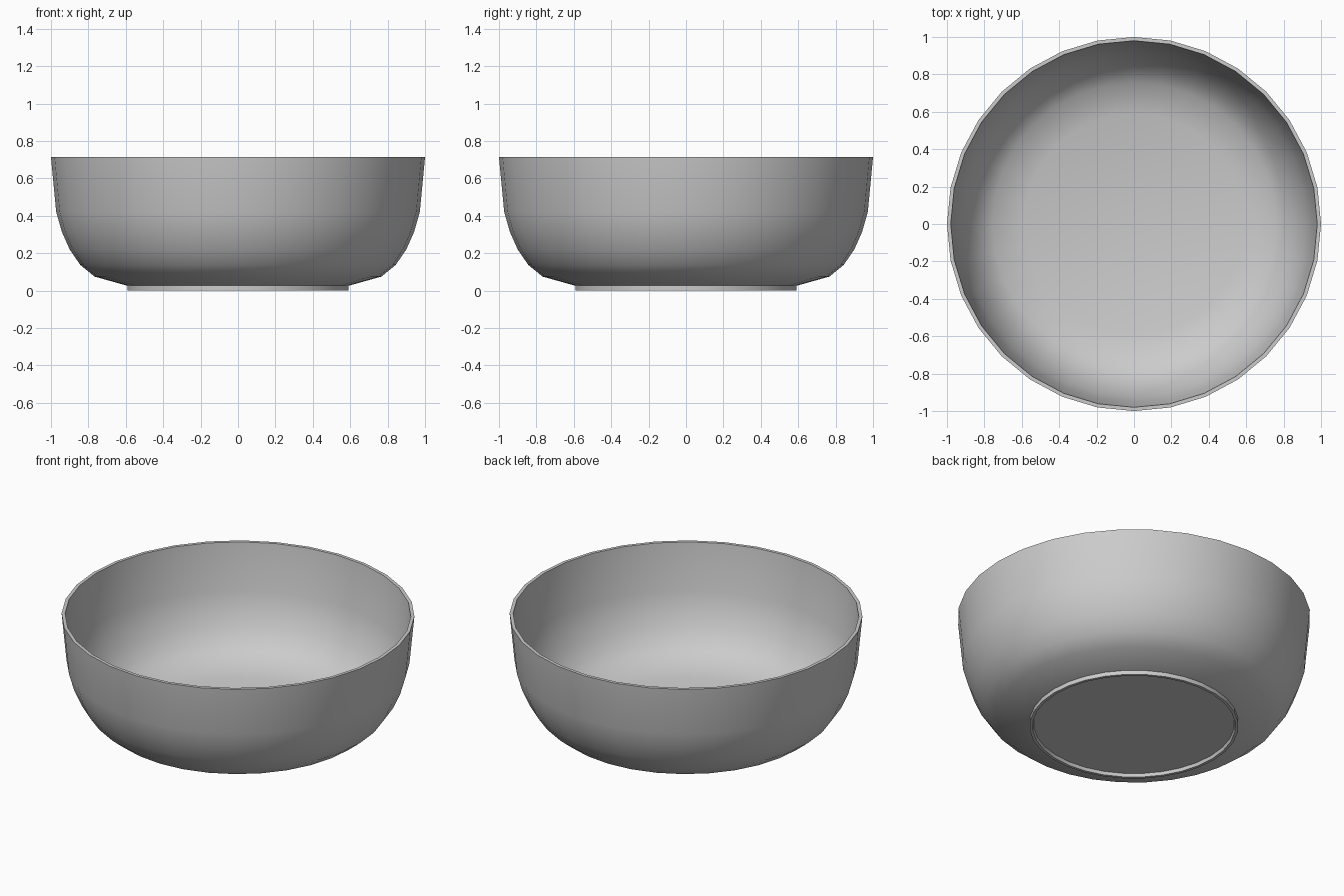
import bpy, bmesh, math

if "Cube" in bpy.data.objects:
    bpy.data.objects.remove(bpy.data.objects["Cube"])

SEGMENTS = 32


def lathe(name, profile):
    """Revolve a radius/height profile around z, closing ends that lie on the axis."""
    bm = bmesh.new()
    verts = [bm.verts.new((r, 0, z)) for r, z in profile]
    edges = [bm.edges.new(pair) for pair in zip(verts, verts[1:])]
    bmesh.ops.spin(bm, geom=verts + edges, cent=(0, 0, 0), axis=(0, 0, 1),
                   angle=math.tau, steps=SEGMENTS)
    bmesh.ops.remove_doubles(bm, verts=bm.verts, dist=0.0005)
    bmesh.ops.recalc_face_normals(bm, faces=bm.faces)
    mesh = bpy.data.meshes.new(name)
    bm.to_mesh(mesh)
    bm.free()
    obj = bpy.data.objects.new(name, mesh)
    bpy.context.collection.objects.link(obj)
    bpy.context.view_layer.objects.active = obj
    obj.select_set(True)
    bpy.ops.object.shade_smooth_by_angle(angle=math.radians(35))
    obj.select_set(False)
    return obj


# Underside recess, foot ring and outer wall
outside = [(0, 0.02), (0.57, 0.02), (0.575, 0), (0.592, 0), (0.592, 0.026),
           (0.767, 0.075), (0.843, 0.137), (0.90, 0.22), (0.942, 0.315),
           (0.972, 0.42), (1.0, 0.713)]
# Thin flat rim, inner wall and floor
inside = [(0.98, 0.713), (0.952, 0.42), (0.922, 0.32), (0.882, 0.23),
          (0.828, 0.152), (0.757, 0.094), (0.59, 0.047), (0, 0.045)]

lathe("bowl", outside + inside)
